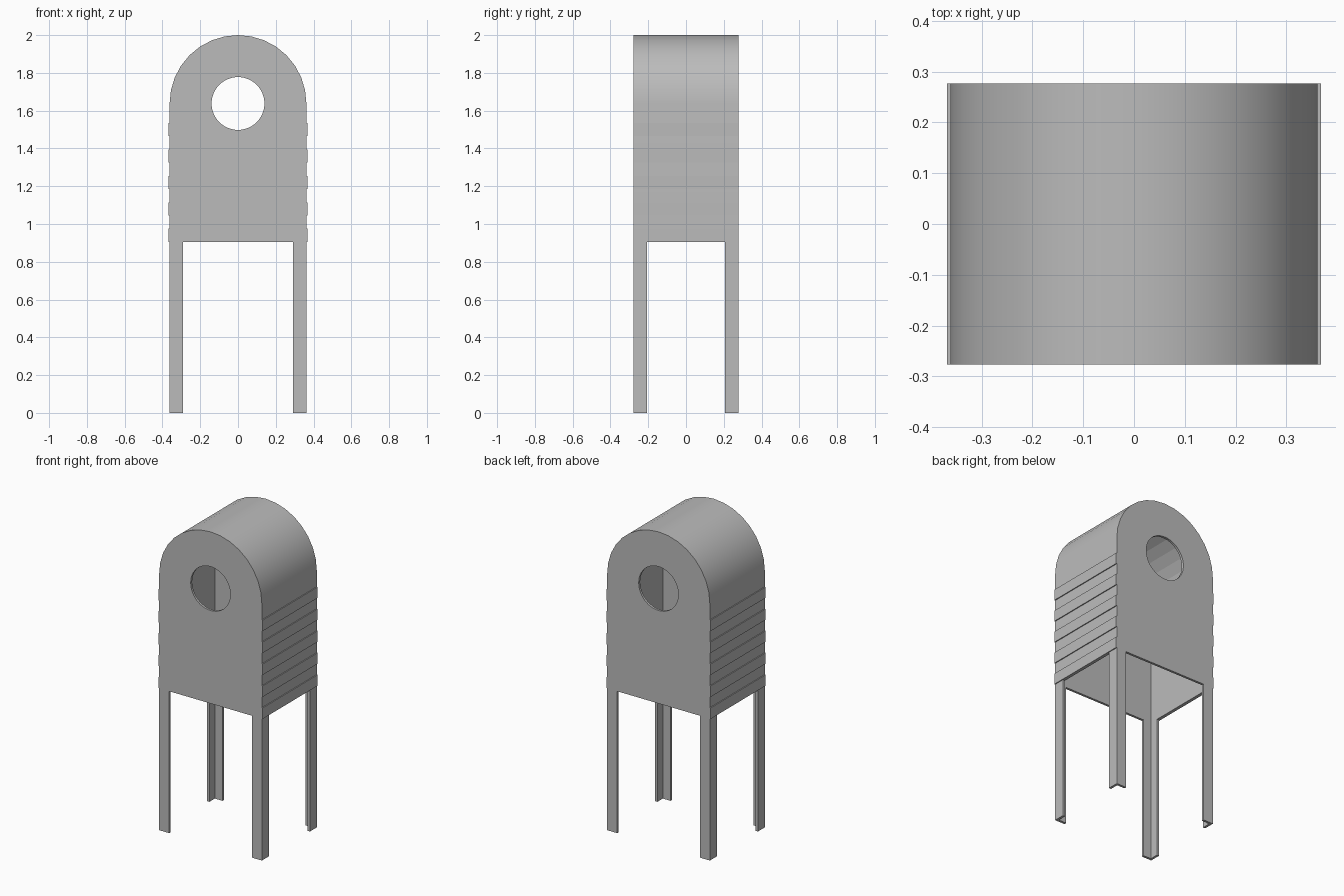
import bpy, bmesh, math
from mathutils import Matrix

cube = bpy.data.objects.get("Cube")
if cube:
    bpy.data.objects.remove(cube, do_unlink=True)

R, D, T = 0.362, 0.277, 0.015      # half width, half depth, wall thickness
BASE, SPRING = 0.905, 1.638        # underside of body, centre of arch
LEG_W = 0.07

grey = bpy.data.materials.new("plain_grey")
grey.use_nodes = True
colour = (0.5, 0.5, 0.5, 1)
grey.diffuse_color = colour
grey.node_tree.nodes["Principled BSDF"].inputs["Base Color"].default_value = colour


def finish(name, bm):
    bmesh.ops.recalc_face_normals(bm, faces=bm.faces)
    mesh = bpy.data.meshes.new(name)
    bm.to_mesh(mesh)
    bm.free()
    obj = bpy.data.objects.new(name, mesh)
    bpy.context.collection.objects.link(obj)
    mesh.materials.append(grey)
    return obj


def extrude(name, points, vector):
    bm = bmesh.new()
    face = bm.faces.new([bm.verts.new(p) for p in points])
    new = bmesh.ops.extrude_face_region(bm, geom=[face], use_keep_orig=True)["geom"]
    bmesh.ops.translate(bm, vec=vector, verts=[v for v in new if isinstance(v, bmesh.types.BMVert)])
    return finish(name, bm)


def arch(name, radius, half_depth, bottom):
    pts = [(-radius, -half_depth, bottom), (radius, -half_depth, bottom)]
    for i in range(17):
        a = math.pi * i / 16
        pts.append((radius * math.cos(a), -half_depth, SPRING + radius * math.sin(a)))
    return extrude(name, pts, (0, 2 * half_depth, 0))


def cut(target, cutter):
    mod = target.modifiers.new("cut", 'BOOLEAN')
    mod.operation = 'DIFFERENCE'
    mod.solver = 'EXACT'
    mod.object = cutter
    cutter.hide_render = True
    cutter.hide_set(True)


# Hollow arched body, open underneath, with a round opening front and back
body = arch("arched_body", R, D, BASE)
cavity = arch("cavity_cutter", R - T, D - T, BASE - 0.1)
bm = bmesh.new()
bmesh.ops.create_cone(bm, cap_ends=True, segments=48, radius1=0.14, radius2=0.14, depth=1,
                      matrix=Matrix.Translation((0, 0, SPRING)) @ Matrix.Rotation(math.pi / 2, 4, 'X'))
opening = finish("opening_cutter", bm)
cut(body, cavity)
cut(body, opening)
bpy.context.view_layer.objects.active = body
body.select_set(True)
bpy.ops.object.shade_smooth_by_angle(angle=math.radians(30))
body.select_set(False)

# Four angle-section legs
for sx, side in ((-1, "right"), (1, "left")):
    for sy, end in ((-1, "front"), (1, "back")):
        section = [(0, 0), (LEG_W, 0), (LEG_W, T), (T, T), (T, LEG_W), (0, LEG_W)]
        extrude(f"{end}_{side}_leg",
                [(sx * (R - u), sy * (D - v), 0) for u, v in section], (0, 0, BASE))

    # Thin raised slats on the side wall
    for i in range(5):
        z = BASE + 0.14 * i
        x0, x1 = sx * (R - 0.004), sx * (R + 0.006)
        extrude(f"{side}_slat_{i + 1}",
                [(x0, -D, z), (x1, -D, z), (x1, -D, z + 0.07), (x0, -D, z + 0.07)], (0, 2 * D, 0))
